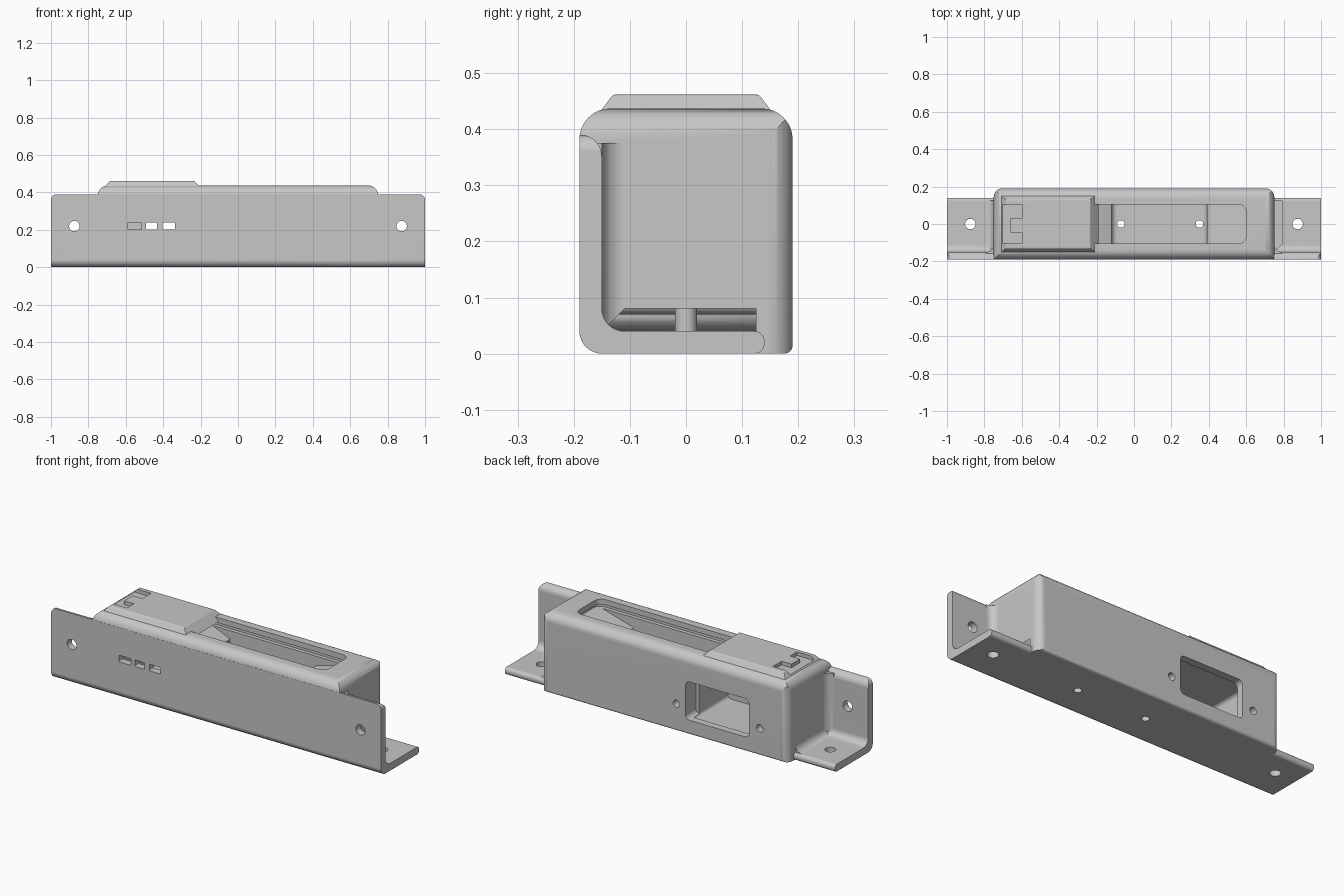
import bpy, bmesh, math
from mathutils import Vector

cube = bpy.data.objects.get("Cube")
if cube:
    bpy.data.objects.remove(cube, do_unlink=True)

grey = bpy.data.materials.new("plain grey")
grey.use_nodes = True
grey.diffuse_color = (0.57, 0.57, 0.57, 1)
grey.node_tree.nodes["Principled BSDF"].inputs["Base Color"].default_value = (0.57, 0.57, 0.57, 1)


def rounded(corners, steps=8):
    """Outline from (u, v, radius) corners, each corner filleted."""
    out = []
    n = len(corners)
    for i, (x, y, r) in enumerate(corners):
        p = Vector((x, y))
        if r == 0:
            out.append(p)
            continue
        u = (Vector(corners[i - 1][:2]) - p).normalized()
        v = (Vector(corners[(i + 1) % n][:2]) - p).normalized()
        half = u.angle(v) / 2
        centre = p + (u + v).normalized() * (r / math.sin(half))
        d0 = (p + u * (r / math.tan(half)) - centre).normalized()
        d1 = (p + v * (r / math.tan(half)) - centre).normalized()
        for k in range(steps + 1):
            out.append(centre + d0.slerp(d1, k / steps).normalized() * r)
    return out


def rect(u0, u1, v0, v1, r=0, top=None):
    top = r if top is None else top
    return rounded([(u0, v0, r), (u1, v0, r), (u1, v1, top), (u0, v1, top)])


def prism(name, outline, axis, lo, hi):
    """Extrude an outline along x (y,z), y (x,z) or z (x,y)."""
    def place(p, h):
        return {"x": (h, p[0], p[1]), "y": (p[0], h, p[1]), "z": (p[0], p[1], h)}[axis]
    bm = bmesh.new()
    a = [bm.verts.new(place(p, lo)) for p in outline]
    b = [bm.verts.new(place(p, hi)) for p in outline]
    bm.faces.new(a)
    bm.faces.new(b)
    for i in range(len(a)):
        j = (i + 1) % len(a)
        bm.faces.new((a[i], a[j], b[j], b[i]))
    bmesh.ops.recalc_face_normals(bm, faces=bm.faces)
    mesh = bpy.data.meshes.new(name)
    bm.to_mesh(mesh)
    bm.free()
    mesh.materials.append(grey)
    obj = bpy.data.objects.new(name, mesh)
    bpy.context.collection.objects.link(obj)
    return obj


def circle(u, v, r, n=24):
    return [(u + r * math.cos(math.tau * k / n), v + r * math.sin(math.tau * k / n)) for k in range(n)]


def combine(target, tool, operation="DIFFERENCE"):
    mod = target.modifiers.new("combine", "BOOLEAN")
    mod.operation, mod.solver, mod.object = operation, "EXACT", tool
    bpy.context.view_layer.objects.active = target
    bpy.ops.object.modifier_apply(modifier=mod.name)
    bpy.data.objects.remove(tool, do_unlink=True)


def cut(target, outline, axis, lo, hi):
    combine(target, prism("cutter", outline, axis, lo, hi))


def finish(obj):
    bpy.ops.object.select_all(action="DESELECT")
    obj.select_set(True)
    bpy.context.view_layer.objects.active = obj
    bpy.ops.object.shade_smooth_by_angle(angle=math.radians(28))
    mod = obj.modifiers.new("flat normals", "WEIGHTED_NORMAL")
    mod.keep_sharp = True


# Main housing: side, front and plan outlines intersected
side = rounded([(-.19, 0, .04), (.19, 0, .015), (.19, .437, .055), (-.19, .437, .055)])
housing = prism("housing", side, "x", -.75, .75)
combine(housing, prism("front_shape", rect(-.75, .75, -.1, .437, 0, .055), "y", -.3, .3), "INTERSECT")
combine(housing, prism("plan_shape", rect(-.75, .75, -.25, .19, 0, .045), "z", -.1, .6), "INTERSECT")

# L-shaped mounting flange along the front and underside
angle_outline = rounded([(-.19, 0, .04), (.14, 0, .018), (.14, .04, .018),
                         (-.15, .04, .04), (-.15, .39, .038), (-.19, .39, 0)])
flange = prism("flange", angle_outline, "x", -1, 1)
combine(flange, prism("flange_shape", rect(-1, 1, -.1, .39, 0, .03), "y", -.3, .3), "INTERSECT")
combine(housing, flange, "UNION")

# Concave fillets where the housing meets the flange
for s in (-1, 1):
    arc = [(s * (.79 - .04 * math.cos(t)), .04 - .04 * math.sin(t))
           for t in [math.pi / 2 * k / 8 for k in range(9)]]
    wall = [(s * .72, -.17), (s * .72, -.11)] + [(x, y - .15) for x, y in arc] + [(s * .79, -.17)]
    combine(housing, prism("wall_fillet", wall, "z", .02, .375), "UNION")
    foot = [(s * .72, .02), (s * .72, .08)] + [(x, z + .04) for x, z in arc] + [(s * .79, .02)]
    combine(housing, prism("foot_fillet", foot, "y", -.17, .125), "UNION")

# Screw holes in the flange
for x in (-.875, .875):
    cut(housing, circle(x, .22, .028), "y", -.3, -.1)
    cut(housing, circle(x, 0, .028), "z", -.1, .1)

# Top slot with undercut rails, sloped ends and a deep middle
cut(housing, rounded([(-.24, -.105, 0), (.6, -.105, .04), (.6, .105, .04), (-.24, .105, 0)]), "z", .385, .5)
cut(housing, rounded([(-.24, -.125, 0), (.62, -.125, .04), (.62, .125, .04), (-.24, .125, 0)]), "z", .385, .408)
well = rounded([(-.24, .39, 0), (-.12, .34, 0), (-.12, .12, .03), (.39, .12, .03), (.39, .33, .02), (.6, .39, 0)])
cut(housing, well, "y", -.104, .104)
for x in (-.07, .35):
    cut(housing, circle(x, 0, .02), "z", -.1, .2)

# Rear window, the chamber behind it and its two screw holes
cut(housing, rect(-.61, -.15, .07, .32, .02), "y", -.15, .15)
cut(housing, rect(-.515, -.13, .08, .29, .025), "y", .1, .3)
for x in (-.58, -.075):
    cut(housing, circle(x, .15, .02), "y", .13, .3)

# Three small slots in the front
for x0, x1 in ((-.59, -.515), (-.493, -.433), (-.405, -.338)):
    cut(housing, rect(x0, x1, .202, .238, .004), "y", -.3, -.1)
finish(housing)

# Raised cover on top with sloped sides and notched end
cover = prism("raised_cover", rounded([(-.165, .415, 0), (.165, .415, 0), (.13, .462, .012), (-.13, .462, .012)]),
              "x", -.75, -.15)
taper = rounded([(-.725, .415, 0), (-.19, .415, 0), (-.235, .462, .012), (-.685, .462, .012)])
combine(cover, prism("cover_shape", taper, "y", -.3, .3), "INTERSECT")
cut(cover, rect(-.8, -.6, .03, .105), "z", .442, .5)
cut(cover, rect(-.8, -.6, -.105, -.045), "z", .442, .5)
cut(cover, rect(-.8, -.66, -.045, .03), "z", .442, .5)
finish(cover)
